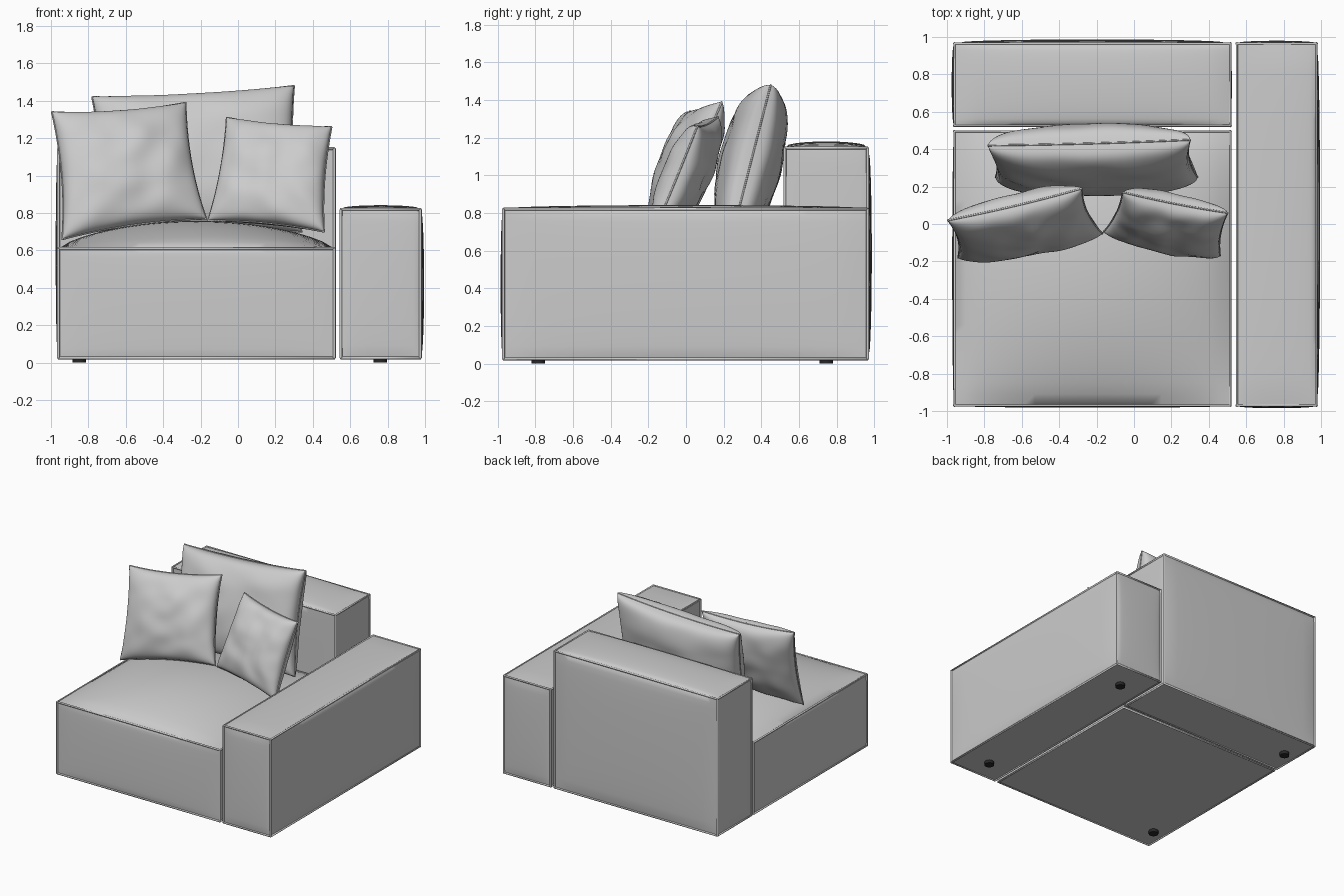
import bpy, bmesh, math
from mathutils import Vector, noise

if "Cube" in bpy.data.objects:
    bpy.data.objects.remove(bpy.data.objects["Cube"])


def finish(name, bm, angle=50):
    bmesh.ops.recalc_face_normals(bm, faces=bm.faces)
    mesh = bpy.data.meshes.new(name)
    bm.to_mesh(mesh)
    bm.free()
    ob = bpy.data.objects.new(name, mesh)
    bpy.context.collection.objects.link(ob)
    bpy.ops.object.select_all(action='DESELECT')
    ob.select_set(True)
    bpy.context.view_layer.objects.active = ob
    bpy.ops.object.shade_smooth_by_angle(angle=math.radians(angle))
    return ob


def piping(name, lines, radius):
    """Thin seam cord; lines is a list of (points, closed)."""
    cu = bpy.data.curves.new(name, 'CURVE')
    cu.dimensions = '3D'
    cu.bevel_depth = radius
    cu.bevel_resolution = 2
    cu.use_fill_caps = True
    for pts, closed in lines:
        sp = cu.splines.new('POLY')
        sp.points.add(len(pts) - 1)
        for p, co in zip(sp.points, pts):
            p.co = (*co, 1)
        sp.use_cyclic_u = closed
    ob = bpy.data.objects.new(name, cu)
    bpy.context.collection.objects.link(ob)


def block(name, lo, hi, bulge, top_power=0.4):
    """Upholstered box; bulge = puff of (left, right, front, back, bottom, top)."""
    lo, hi = Vector(lo), Vector(hi)
    mid, half = (lo + hi) / 2, (hi - lo) / 2
    bm = bmesh.new()
    bmesh.ops.create_cube(bm, size=2)
    bmesh.ops.subdivide_edges(bm, edges=bm.edges[:], cuts=23, use_grid_fill=True)
    for v in bm.verts:
        c = v.co.copy()
        out = Vector((mid[i] + half[i] * c[i] for i in range(3)))
        for ax in range(3):
            if abs(c[ax]) > 0.9999:
                side = 1 if c[ax] > 0 else 0
                u, w = (c[i] for i in range(3) if i != ax)
                power = top_power if (ax == 2 and side) else 0.4
                f = max(0, (1 - u * u) * (1 - w * w)) ** power
                out[ax] += (2 * side - 1) * bulge[2 * ax + side] * f
        v.co = out
    finish(name, bm)
    # seam cords along all twelve edges
    ring = [(lo.x, lo.y), (hi.x, lo.y), (hi.x, hi.y), (lo.x, hi.y)]
    lines = [([(x, y, z) for x, y in ring], True) for z in (lo.z, hi.z)]
    lines += [([(x, y, lo.z), (x, y, hi.z)], False) for x, y in ring]
    piping(name + "_piping", lines, 0.008)


def pillow(name, corners, thick, pinch, power, seed):
    """Stuffed cushion over four corners: top left, top right, bottom right, bottom left."""
    tl, tr, br, bl = (Vector(c) for c in corners)
    normal = (tr - tl + br - bl).cross(tl - bl + tr - br).normalized()
    n = 36
    bm = bmesh.new()
    sides = ({}, {})
    for i in range(n + 1):
        for j in range(n + 1):
            u = math.sin(math.pi / 2 * (2 * i / n - 1))
            v = math.sin(math.pi / 2 * (2 * j / n - 1))
            # edges pulled inward between the corners
            a = (u * (1 - pinch * (1 - v * v)) + 1) / 2
            b = (v * (1 - pinch * (1 - u * u)) + 1) / 2
            p = bl.lerp(br, a).lerp(tl.lerp(tr, a), b)
            f = max(0, (1 - u * u) * (1 - v * v)) ** power
            rim = i in (0, n) or j in (0, n)
            for s, sign in enumerate((1, -1)):
                if rim and s:
                    sides[1][i, j] = sides[0][i, j]
                    continue
                crease = noise.noise(Vector((u * 2.2, v * 2.2, seed + s * 9)))
                h = 0 if rim else f * (thick / 2 + 0.022 * crease)
                sides[s][i, j] = bm.verts.new(p + normal * sign * h)
    for g in sides:
        for i in range(n):
            for j in range(n):
                bm.faces.new((g[i, j], g[i + 1, j], g[i + 1, j + 1], g[i, j + 1]))
    k = range(n)
    keys = ([(i, 0) for i in k] + [(n, j) for j in k]
            + [(n - i, n) for i in k] + [(0, n - j) for j in k])
    rim_pts = [sides[0][q].co.copy() for q in keys]
    finish(name, bm, 80)
    piping(name + "_seam", [(rim_pts, True)], 0.005)


# main upholstered blocks
block("seat", (-0.96, -0.97, 0.025), (0.515, 0.495, 0.61),
      (0.012, 0.004, 0.012, 0.004, 0, 0.148), 0.75)
block("backrest", (-0.96, 0.525, 0.025), (0.515, 0.965, 1.145),
      (0.015, 0.008, 0.004, 0.022, 0, 0.035))
block("armrest", (0.55, -0.97, 0.025), (0.975, 0.965, 0.82),
      (0.004, 0.02, 0.015, 0.015, 0, 0.022))

# loose cushions
pillow("back_cushion", [(-0.78, 0.42, 1.42), (0.30, 0.45, 1.48),
                        (0.34, 0.25, 0.70), (-0.74, 0.25, 0.69)], 0.33, 0.05, 0.3, 1)
pillow("left_cushion", [(-0.995, 0.02, 1.34), (-0.28, 0.19, 1.39),
                        (-0.17, -0.05, 0.77), (-0.94, -0.18, 0.66)], 0.27, 0.07, 0.38, 4)
pillow("right_cushion", [(-0.06, 0.17, 1.31), (0.50, 0.06, 1.26),
                         (0.46, -0.17, 0.70), (-0.16, -0.04, 0.76)], 0.24, 0.06, 0.36, 7)

# round feet
black = bpy.data.materials.new("foot_black")
black.diffuse_color = (0.02, 0.02, 0.02, 1)
black.use_nodes = True
black.node_tree.nodes["Principled BSDF"].inputs["Base Color"].default_value = black.diffuse_color
for name, x, y in (("front_left_foot", -0.85, -0.785), ("front_right_foot", 0.76, -0.785),
                   ("back_left_foot", -0.85, 0.745), ("back_right_foot", 0.76, 0.745)):
    bm = bmesh.new()
    bmesh.ops.create_cone(bm, cap_ends=True, segments=32, radius1=0.036, radius2=0.036, depth=0.03)
    bmesh.ops.translate(bm, verts=bm.verts, vec=(x, y, 0.015))
    finish(name, bm, 30).data.materials.append(black)
